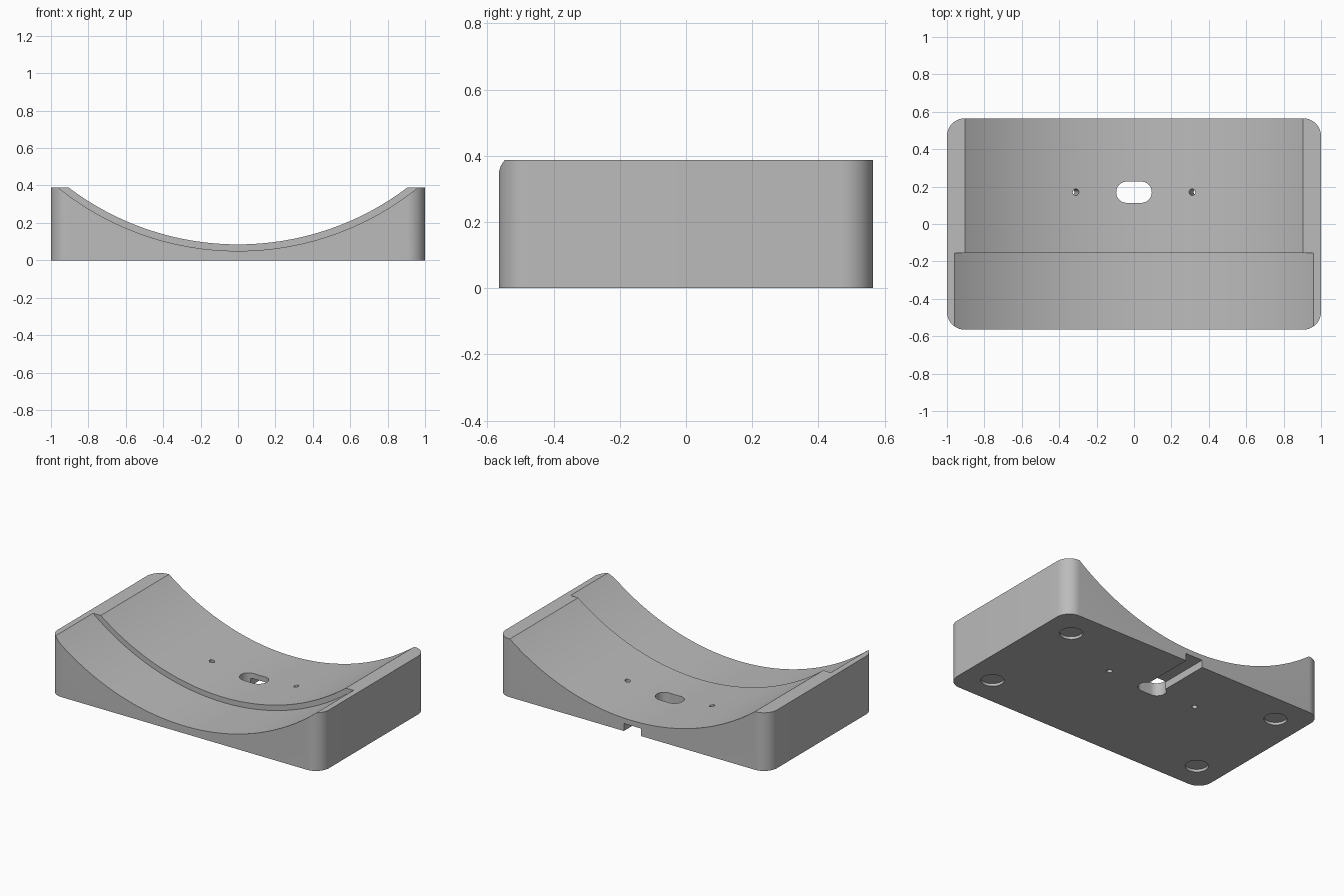
import bpy, bmesh, math
from mathutils import Matrix, Vector

cube = bpy.data.objects.get("Cube")
if cube:
    bpy.data.objects.remove(cube, do_unlink=True)

AXIS_Z = 1.585          # height of the axis of the curved cradle
HEIGHT = 0.388
HALF_Y = 0.565
SLOT_Y = 0.17


def rounded_outline(hx, hy, r, steps):
    """Points of a rounded rectangle, counter-clockwise."""
    pts = []
    for i, (sx, sy) in enumerate([(1, 1), (-1, 1), (-1, -1), (1, -1)]):
        for k in range(steps + 1):
            a = math.pi / 2 * (i + k / steps)
            pts.append((sx * (hx - r) + r * math.cos(a), sy * (hy - r) + r * math.sin(a)))
    return pts


def prism(name, outline, z0, z1, matrix=Matrix()):
    """Extrude an outline from z0 to z1, then place it."""
    bm = bmesh.new()
    face = bm.faces.new([bm.verts.new((x, y, z0)) for x, y in outline])
    top = bmesh.ops.extrude_face_region(bm, geom=[face])
    verts = [g for g in top["geom"] if isinstance(g, bmesh.types.BMVert)]
    bmesh.ops.translate(bm, vec=(0, 0, z1 - z0), verts=verts)
    bmesh.ops.remove_doubles(bm, verts=bm.verts, dist=1e-5)
    bmesh.ops.recalc_face_normals(bm, faces=bm.faces)
    bm.transform(matrix)
    mesh = bpy.data.meshes.new(name)
    bm.to_mesh(mesh)
    bm.free()
    obj = bpy.data.objects.new(name, mesh)
    bpy.context.collection.objects.link(obj)
    return obj


def circle(r, n):
    return [(r * math.cos(2 * math.pi * i / n), r * math.sin(2 * math.pi * i / n)) for i in range(n)]


def cut(target, cutter):
    """Subtract the cutter and remove it."""
    bpy.context.view_layer.objects.active = target
    cutter.hide_render = True
    mod = target.modifiers.new("cut", 'BOOLEAN')
    mod.operation = 'DIFFERENCE'
    mod.solver = 'EXACT'
    mod.object = cutter
    bpy.ops.object.modifier_apply(modifier=mod.name)
    bpy.data.objects.remove(cutter, do_unlink=True)


# Rounded block
body = prism("cradle_body", rounded_outline(1, HALF_Y, 0.095, 12), 0, HEIGHT)

# Curved cradle, with a deeper step at the front
along_y = Matrix.Translation((0, 0, AXIS_Z)) @ Matrix.Rotation(math.pi / 2, 4, 'X')
cut(body, prism("cradle_cutter", circle(1.5, 256), -0.8, 0.8, along_y))
cut(body, prism("front_step_cutter", circle(1.535, 256), 0.155, 0.9, along_y))

# Oblong cable opening and the channel leading to the back
at_slot = Matrix.Translation((0, SLOT_Y, 0))
cut(body, prism("slot_cutter", rounded_outline(0.095, 0.057, 0.0565, 10), -0.1, 0.3, at_slot))
channel = [(-0.063, SLOT_Y), (0.063, SLOT_Y), (0.063, 0.8), (-0.063, 0.8)]
cut(body, prism("channel_cutter", channel, -0.1, 0.05))

# Screw holes, square to the curved surface
for side in (-1, 1):
    spot = Vector((side * 0.311, SLOT_Y, 0.118))
    out = Vector((0, SLOT_Y, AXIS_Z)) - spot
    place = Matrix.Translation(spot) @ out.to_track_quat('Z', 'Y').to_matrix().to_4x4()
    cut(body, prism("hole_cutter", circle(0.017, 24), -0.3, 0.2, place))

# Shallow foot recesses underneath
for sx in (-1, 1):
    for sy in (-1, 1):
        place = Matrix.Translation((sx * 0.805, sy * 0.37, 0))
        cut(body, prism("foot_cutter", circle(0.07, 40), -0.1, 0.018, place))

# Single grey material
grey = bpy.data.materials.new("light_grey")
grey.use_nodes = True
color = (0.5, 0.5, 0.5, 1)
grey.diffuse_color = color
grey.node_tree.nodes["Principled BSDF"].inputs["Base Color"].default_value = color
body.data.materials.clear()
body.data.materials.append(grey)
for poly in body.data.polygons:
    poly.material_index = 0

bpy.ops.object.select_all(action='DESELECT')
body.select_set(True)
bpy.context.view_layer.objects.active = body
bpy.ops.object.shade_smooth_by_angle(angle=math.radians(30))
